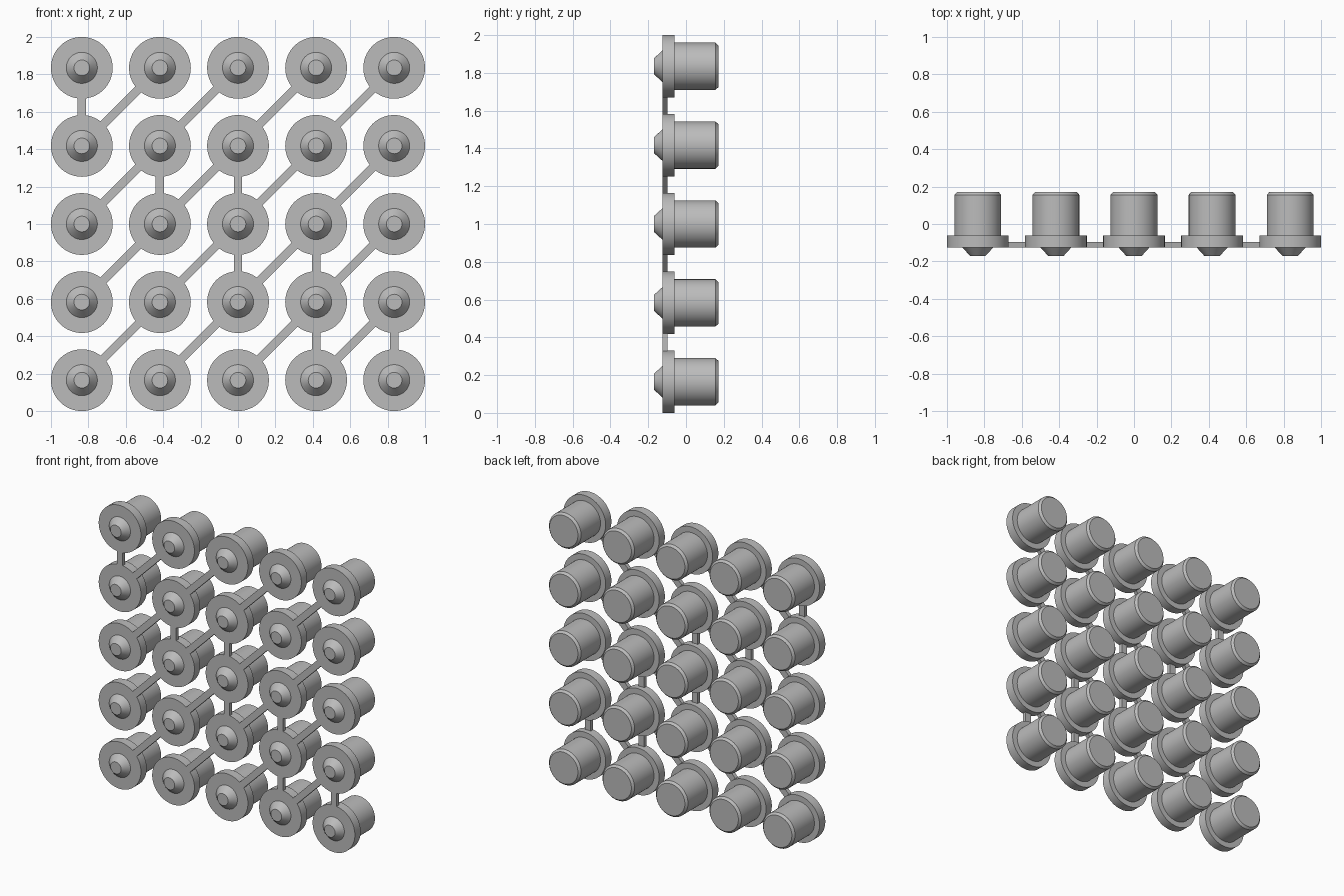
import bpy, bmesh, math
from mathutils import Matrix, Vector

cube = bpy.data.objects.get("Cube")
if cube:
    bpy.data.objects.remove(cube, do_unlink=True)

PITCH = 0.4175
SEGMENTS = 64
FRONT, LINK_BACK = -0.125, -0.097

grey = bpy.data.materials.new("plain grey")
grey.use_nodes = True
COLOUR = (0.5, 0.5, 0.5, 1)
grey.diffuse_color = COLOUR
grey.node_tree.nodes["Principled BSDF"].inputs["Base Color"].default_value = COLOUR


def add_object(name, mesh, location=(0, 0, 0)):
    obj = bpy.data.objects.new(name, mesh)
    obj.location = location
    bpy.context.collection.objects.link(obj)
    return obj


def centre(col, row):
    return Vector(((col - 2) * PITCH, 0, 1 + (row - 2) * PITCH))


# Plug profile as (radius, y): conical nose, flange, body, chamfered back
profile = [(0.042, -0.17), (0.083, FRONT), (0.165, FRONT), (0.165, -0.061),
           (0.125, -0.061), (0.125, 0.156), (0.111, 0.171)]
bm = bmesh.new()
rings = []
for radius, y in profile:
    rings.append([bm.verts.new((radius * math.cos(a), y, radius * math.sin(a)))
                  for a in (math.tau * i / SEGMENTS for i in range(SEGMENTS))])
for a, b in zip(rings, rings[1:]):
    for i in range(SEGMENTS):
        j = (i + 1) % SEGMENTS
        bm.faces.new((a[i], a[j], b[j], b[i]))
bm.faces.new(rings[0])
bm.faces.new(rings[-1])
bmesh.ops.recalc_face_normals(bm, faces=bm.faces)
plug_mesh = bpy.data.meshes.new("plug")
bm.to_mesh(plug_mesh)
bm.free()
plug_mesh.materials.append(grey)

# Grid of plugs sharing one mesh
for row in range(5):
    for col in range(5):
        plug = add_object(f"plug_{row + 1}_{col + 1}", plug_mesh, centre(col, row))
bpy.ops.object.select_all(action='DESELECT')
plug.select_set(True)
bpy.context.view_layer.objects.active = plug
bpy.ops.object.shade_smooth_by_angle(angle=math.radians(25))


# Thin bar joining two neighbouring flanges
def add_link(name, start, end):
    span = end - start
    length = span.length - 2 * 0.155
    middle = (start + end) / 2
    middle.y = (FRONT + LINK_BACK) / 2
    turn = Matrix.Rotation(math.atan2(span.x, span.z), 4, 'Y')
    size = Matrix.Diagonal((0.045, LINK_BACK - FRONT, length, 1))
    bm = bmesh.new()
    bmesh.ops.create_cube(bm, size=1, matrix=turn @ size)
    mesh = bpy.data.meshes.new(name)
    bm.to_mesh(mesh)
    bm.free()
    mesh.materials.append(grey)
    add_object(name, mesh, middle)


# Diagonal links run between every pair of rows
for row in range(4):
    for col in range(4):
        add_link(f"diagonal_link_{row + 1}_{col + 1}", centre(col, row), centre(col + 1, row + 1))

# Upright links step down from upper left to lower right
for col, row in [(0, 3), (1, 2), (2, 2), (2, 1), (3, 1), (3, 0), (4, 0)]:
    add_link(f"upright_link_{row + 1}_{col + 1}", centre(col, row), centre(col, row + 1))
